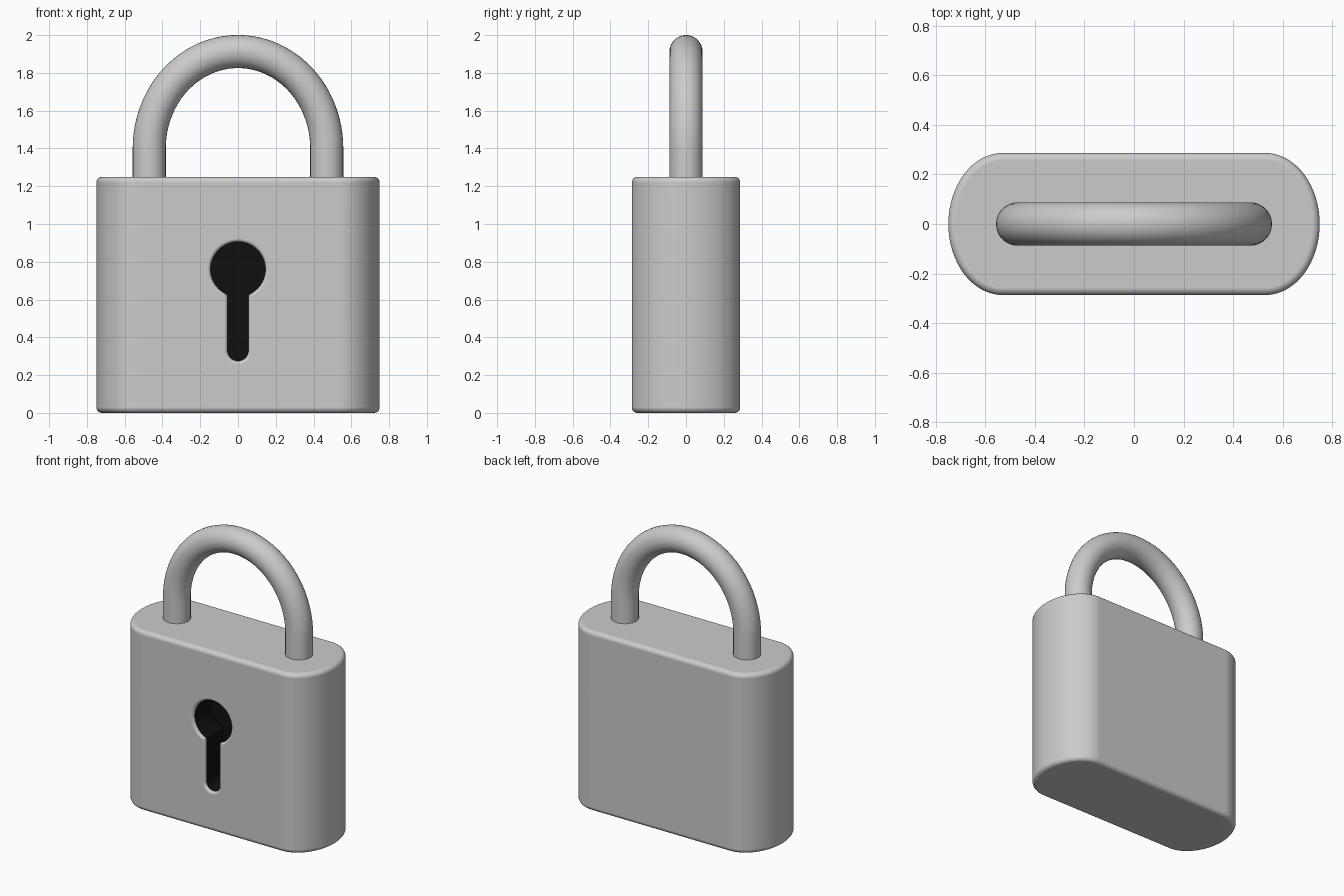
import bpy, bmesh
from math import sin, cos, pi, asin, radians

if "Cube" in bpy.data.objects:
    bpy.data.objects.remove(bpy.data.objects["Cube"])

FRONT = 0.287   # half depth of the body


def loft(name, rings, mats=(), dark_from=None):
    """Join equal-length rings of points with quads and cap both ends."""
    bm = bmesh.new()
    loops = [[bm.verts.new(p) for p in ring] for ring in rings]
    n = len(loops[0])
    for k, (a, b) in enumerate(zip(loops, loops[1:])):
        for i in range(n):
            j = (i + 1) % n
            f = bm.faces.new((a[i], a[j], b[j], b[i]))
            if dark_from is not None and k >= dark_from:
                f.material_index = 1
    bm.faces.new(loops[0])
    end = bm.faces.new(loops[-1])
    if dark_from is not None:
        end.material_index = 1
    bmesh.ops.recalc_face_normals(bm, faces=bm.faces)
    mesh = bpy.data.meshes.new(name)
    bm.to_mesh(mesh)
    bm.free()
    for m in mats:
        mesh.materials.append(m)
    ob = bpy.data.objects.new(name, mesh)
    bpy.context.collection.objects.link(ob)
    return ob


def activate(ob):
    bpy.ops.object.select_all(action='DESELECT')
    ob.select_set(True)
    bpy.context.view_layer.objects.active = ob


def smooth(ob, angle):
    activate(ob)
    bpy.ops.object.shade_smooth_by_angle(angle=radians(angle))


def body_ring(inset, z, steps=32):
    """Flat-sided outline with half-elliptical ends."""
    pts = []
    for side in (0, pi):
        for i in range(steps + 1):
            a = side - pi / 2 + pi * i / steps
            cx = 0.53 if side == 0 else -0.53
            pts.append((cx + (0.22 - inset) * cos(a), (FRONT - inset) * sin(a), z))
    return pts


def keyhole_ring(grow, y):
    """Round head on a slot with a rounded foot."""
    r, w = 0.145 + grow, 0.055 + grow
    a0 = asin(w / r)
    pts = []
    for i in range(41):
        a = -pi / 2 + a0 + (2 * pi - 2 * a0) * i / 40
        pts.append((r * cos(a), y, 0.76 + r * sin(a)))
    for i in range(17):
        a = pi + pi * i / 16
        pts.append((w * cos(a), y, 0.33 + w * sin(a)))
    return pts


grey = bpy.data.materials.new("grey")
grey.diffuse_color = (0.8, 0.8, 0.8, 1)
grey.use_nodes = True
grey.node_tree.nodes["Principled BSDF"].inputs["Base Color"].default_value = grey.diffuse_color
black = bpy.data.materials.new("black")
black.diffuse_color = (0.005, 0.005, 0.005, 1)
black.use_nodes = True
black.node_tree.nodes["Principled BSDF"].inputs["Base Color"].default_value = black.diffuse_color

# Body with rounded top and bottom rims
R, H = 0.03, 1.25
arc = [pi / 2 * i / 6 for i in range(7)]
rings = [body_ring(R * (1 - sin(a)), R * (1 - cos(a))) for a in arc]
rings += [body_ring(R * (1 - cos(a)), H - R + R * sin(a)) for a in arc]
body = loft("body", rings, (grey, black))

# Keyhole recess with a softened lip
L = 0.018
rings = [keyhole_ring(L * 1.02, -FRONT - 0.02)]
rings += [keyhole_ring(L * (1 - sin(a)), -FRONT + L * (1 - cos(a))) for a in arc]
rings.append(keyhole_ring(0, -FRONT + 0.2))
cutter = loft("keyhole_cutter", rings, (grey, black), dark_from=7)
cutter.hide_render = True
cut = body.modifiers.new("keyhole", 'BOOLEAN')
cut.object = cutter
cut.operation = 'DIFFERENCE'
cut.solver = 'EXACT'
activate(body)
bpy.ops.object.modifier_apply(modifier=cut.name)
bpy.data.objects.remove(cutter)
smooth(body, 40)
wn = body.modifiers.new("weighted", 'WEIGHTED_NORMAL')
wn.keep_sharp = True

# Shackle: round bar along two straight legs and an elliptical arch
A, B, Z0, T = 0.47, 0.513, 1.40, 0.0875
path = [((A, 1.2), (1, 0))]
for i in range(49):
    t = pi * i / 48
    nx, nz = B * cos(t), A * sin(t)
    d = (nx * nx + nz * nz) ** 0.5
    path.append(((A * cos(t), Z0 + B * sin(t)), (nx / d, nz / d)))
path.append(((-A, 1.2), (-1, 0)))
rings = []
for (x, z), (nx, nz) in path:
    rings.append([(x + T * cos(a) * nx, T * sin(a), z + T * cos(a) * nz)
                  for a in (2 * pi * k / 32 for k in range(32))])
shackle = loft("shackle", rings)
smooth(shackle, 40)
